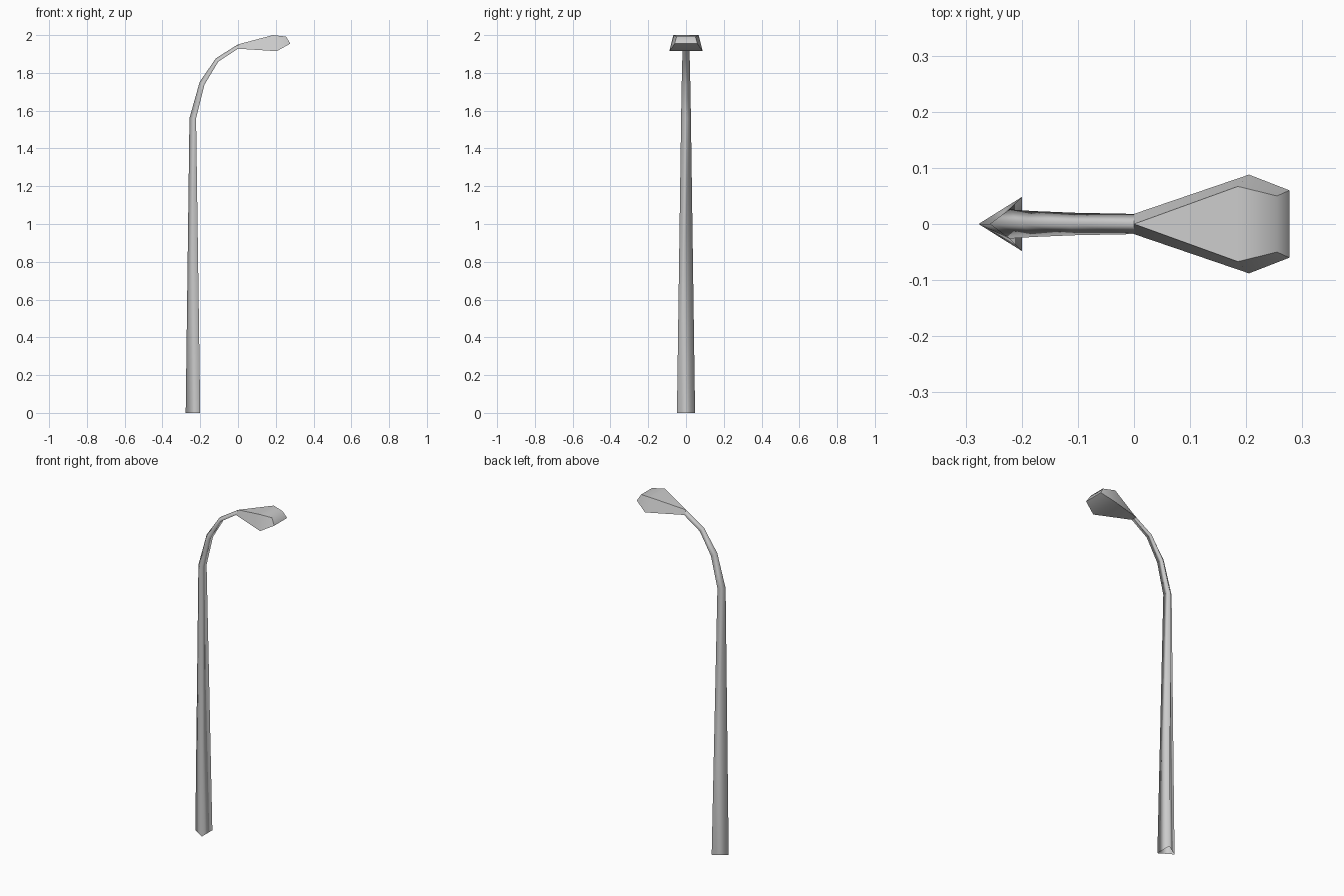
import bpy, bmesh, math

if "Cube" in bpy.data.objects:
    bpy.data.objects.remove(bpy.data.objects["Cube"])


def finish(name, bm, angle):
    bmesh.ops.remove_doubles(bm, verts=bm.verts, dist=0.0005)
    bmesh.ops.recalc_face_normals(bm, faces=bm.faces)
    mesh = bpy.data.meshes.new(name)
    bm.to_mesh(mesh)
    bm.free()
    ob = bpy.data.objects.new(name, mesh)
    bpy.context.collection.objects.link(ob)
    bpy.ops.object.select_all(action='DESELECT')
    ob.select_set(True)
    bpy.context.view_layer.objects.active = ob
    bpy.ops.object.shade_smooth_by_angle(angle=math.radians(angle))
    return ob


# Curved pole: three-sided sections (ridge x, ridge z, inner x, inner z, half width)
sections = [
    (-0.277, 0.0, -0.2, 0.0, 0.048),
    (-0.257, 1.56, -0.222, 1.56, 0.026),
    (-0.203, 1.752, -0.178, 1.737, 0.023),
    (-0.117, 1.877, -0.104, 1.86, 0.020),
    (0.0, 1.951, 0.0, 1.928, 0.018),
]
bm = bmesh.new()
rings = [[bm.verts.new(p) for p in ((rx, 0, rz), (ix, -w, iz), (ix, w, iz))]
         for rx, rz, ix, iz, w in sections]
for a, b in zip(rings, rings[1:]):
    for i in range(3):
        j = (i + 1) % 3
        bm.faces.new((a[i], a[j], b[j], b[i]))
finish("curved_pole", bm, 150)

# Lamp head: outline from the neck ridge over the top, round the front and underneath
outline = [
    (0.0, 0.0, 1.951),
    (0.185, 0.067, 2.0),
    (0.255, 0.05, 1.992),
    (0.277, 0.06, 1.955),
    (0.205, 0.088, 1.915),
    (0.0, 0.018, 1.928),
]
bm = bmesh.new()
left, right = [[bm.verts.new((x, s * y, z)) for x, y, z in outline] for s in (1, -1)]
for i in range(5):
    bm.faces.new((left[i], left[i + 1], right[i + 1], right[i]))
for side in (left, right):
    bm.faces.new((side[0], side[1], side[4], side[5]))
    bm.faces.new(side[1:5])
finish("lamp_head", bm, 60)
